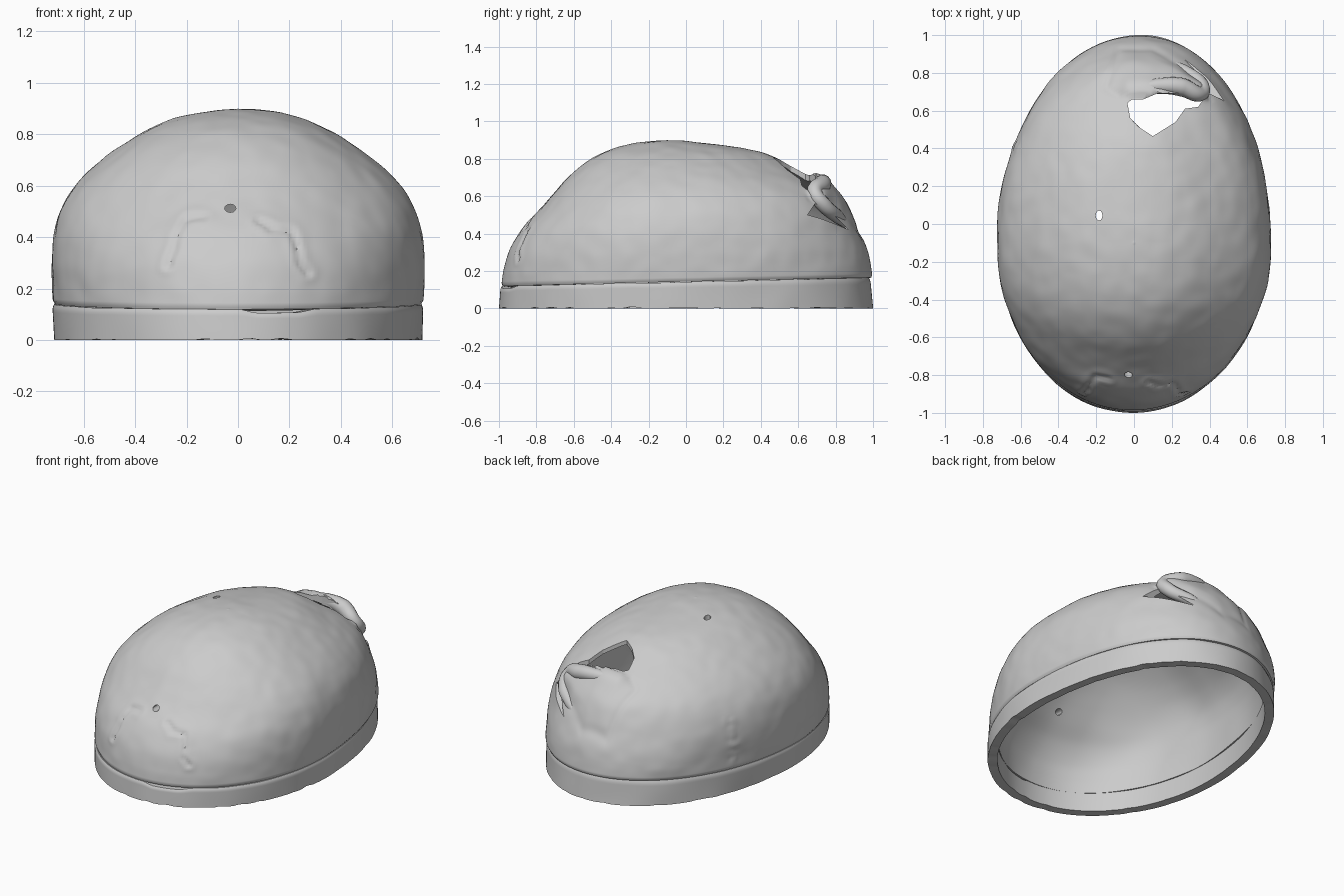
import bpy, bmesh, math
from mathutils import Vector, noise

if "Cube" in bpy.data.objects:
    bpy.data.objects.remove(bpy.data.objects["Cube"])

CY = -0.1          # y of the widest section
THICK = 0.055
# level: z, front y, back y, half width
LEVELS = [(0.14, -0.988, 0.998, 0.72), (0.22, -0.975, 0.988, 0.725),
          (0.31, -0.948, 0.968, 0.726), (0.41, -0.887, 0.93, 0.718),
          (0.51, -0.797, 0.885, 0.69), (0.60, -0.72, 0.82, 0.635),
          (0.68, -0.65, 0.71, 0.553), (0.75, -0.573, 0.585, 0.46),
          (0.81, -0.483, 0.47, 0.365), (0.85, -0.393, 0.335, 0.278),
          (0.88, -0.29, 0.11, 0.18), (0.895, -0.19, 0.0, 0.085),
          (0.90, -0.1, -0.1, 0.0)]
FRONT_CRACKS = [[(-0.27, 0.29), (-0.25, 0.35), (-0.23, 0.42), (-0.2, 0.47), (-0.13, 0.48)],
                [(0.08, 0.46), (0.13, 0.43), (0.21, 0.42), (0.23, 0.37), (0.24, 0.30), (0.27, 0.26)]]
FLAP = [(0.40, 0.66), (0.37, 0.74), (0.25, 0.84), (0.10, 0.93), (-0.08, 0.93), (-0.15, 0.72), (-0.08, 0.68)]


def level(u):
    """Smooth interpolation through the level table, u in 0..1."""
    n = len(LEVELS) - 1
    i = min(int(u * n), n - 1)
    t = u * n - i
    p = [LEVELS[min(max(k, 0), n)] for k in (i - 1, i, i + 1, i + 2)]
    return [0.5 * (2*b + (c - a)*t + (2*a - 5*b + 4*c - d)*t*t + (3*b - a - 3*c + d)*t**3)
            for a, b, c, d in zip(*p)]


def outline(a, f, b, w):
    """Egg outline, slightly skewed: fuller at back right and front left."""
    s, c = math.sin(a), math.cos(a)
    skew = 0.055 * (1 + c) / 2 if s > 0 else -0.02 * (1 - c) / 2
    return w * (c + skew * s * s / 0.72), CY + (s * (b - CY) if s > 0 else s * (CY - f))


def dist(x, y, line):
    best = 9
    for (ax, ay), (bx, by) in zip(line, line[1:]):
        dx, dy = bx - ax, by - ay
        t = max(0, min(1, ((x-ax)*dx + (y-ay)*dy) / (dx*dx + dy*dy)))
        best = min(best, math.hypot(x - ax - t*dx, y - ay - t*dy))
    return best


def inside(x, y, poly):
    hit = False
    for (ax, ay), (bx, by) in zip(poly, poly[1:] + poly[:1]):
        if (ay > y) != (by > y) and x < ax + (y - ay) * (bx - ax) / (by - ay):
            hit = not hit
    return hit


def step(a, b, x):
    t = max(0, min(1, (x - a) / (b - a)))
    return t * t * (3 - 2 * t)


def seam(y):
    return 0.1425 + 0.0225 * y


def relief(p):
    """Outward offset: hand-made unevenness, cracks and the torn flap."""
    d = 0.006 * noise.noise(p * 3.5) + 0.003 * noise.noise(p * 11)
    if p.y < -0.5:
        for line in FRONT_CRACKS:
            r = abs(dist(p.x, p.z, line) + 0.012 * noise.noise(p * 20))
            d += 0.004 * math.exp(-((r - 0.02) / 0.02) ** 2) - 0.009 * math.exp(-(r / 0.013) ** 2)
    if p.y > 0.5 and p.z > 0.25:
        r = dist(p.x, p.y, FLAP)
        d -= 0.006 * math.exp(-(r / 0.015) ** 2)
        if inside(p.x, p.y, FLAP):
            d += 0.02 * step(0, 0.05, r) * step(0.95, 0.75, p.y) * step(-0.15, 0.1, p.x)
        lip = dist(p.x, p.y, [(-0.02, 0.72), (0.34, 0.71)])
        d += 0.02 * math.exp(-(lip / 0.05) ** 2)
    if p.x < -0.4 and 0.3 < p.y < 0.55 and p.z < 0.48:      # crack on the left
        d += 0.008 * noise.noise(p * 25) * math.exp(-((p.y - 0.42) / 0.03) ** 2)
    return d


def make(name, outer, inner, caps=()):
    """Closed shell from an outer and an inner stack of rings."""
    bm = bmesh.new()
    n = len(outer[0])
    vr = [[bm.verts.new(p) for p in r] for r in inner[::-1] + outer]
    rings = list(zip(vr, vr[1:]))
    if not caps:
        rings.append((vr[-1], vr[0]))
    for a, b in rings:
        for i in range(n):
            j = (i + 1) % n
            bm.faces.new((a[i], a[j], b[j], b[i]))
    for ring, cap in zip((vr[-1], vr[0]), caps):
        c = bm.verts.new(cap)
        for i in range(n):
            bm.faces.new((ring[i], ring[(i + 1) % n], c))
    return finish(name, bm)


def finish(name, bm):
    bmesh.ops.recalc_face_normals(bm, faces=bm.faces)
    me = bpy.data.meshes.new(name)
    bm.to_mesh(me)
    bm.free()
    ob = bpy.data.objects.new(name, me)
    bpy.context.collection.objects.link(ob)
    return ob


def prism(name, pts, axis, lo, hi):
    """Extrude a polygon along an axis; used as a cutter."""
    def at(p, h):
        return {'z': (p[0], p[1], h), 'x': (h, p[0], p[1]), 'y': (p[0], h, p[1])}[axis]
    bm = bmesh.new()
    a, b = ([bm.verts.new(at(p, h)) for p in pts] for h in (lo, hi))
    bm.faces.new(a)
    bm.faces.new(b)
    for i in range(len(pts)):
        j = (i + 1) % len(pts)
        bm.faces.new((a[i], a[j], b[j], b[i]))
    return finish(name, bm)


def disc(x, y, rx, ry):
    return [(x + rx * math.cos(k * math.pi / 6), y + ry * math.sin(k * math.pi / 6)) for k in range(12)]


def smooth(ob):
    bpy.ops.object.select_all(action='DESELECT')
    ob.select_set(True)
    bpy.context.view_layer.objects.active = ob
    bpy.ops.object.shade_smooth_by_angle(angle=math.radians(40))


# Dome shell: smooth base grid, then offset along its normals both ways
N, M = 320, 100
angles = [2 * math.pi * i / N for i in range(N)]
base = []
for j in range(M):
    z0, f, b, w = level(j / M)
    row = [outline(a, f, b, w) for a in angles]
    base.append([Vector((x, y, z0 + (seam(y) - 0.14) * max(0, 1 - (z0 - 0.14) / 0.3))) for x, y in row])
outer, inner = [], []
for j, row in enumerate(base):
    ro, ri = [], []
    for i, p in enumerate(row):
        n = (row[(i + 1) % N] - row[i - 1]).cross(base[min(j + 1, M - 1)][i] - base[max(j - 1, 0)][i]).normalized()
        up = p.z - seam(p.y)
        ro.append(p + n * (relief(p) * step(-0.02, 0.08, up) - 0.007 * (1 - step(0, 0.015, up))))
        thin = 0.035 * step(0.35, 0.15, math.hypot(p.x - 0.18, p.y - 0.63))     # thin edge round the hole
        ri.append(p - n * (THICK - thin + 0.006 * noise.noise(p * 4)) * (0.6 + 0.4 * step(M, M - 12, j)))
    if j < M - 3:
        inner.append(ri)
    outer.append(ro)
dome = make("dome_shell", outer, inner, ((0, CY, 0.9), (0, CY, 0.9 - THICK)))

# Holes: torn opening at the back, gap under the flap, small bored holes
cutters = [
    prism("back_hole_cutter", [(-0.035, 0.64), (-0.01, 0.66), (0.05, 0.66), (0.12, 0.69), (0.27, 0.69),
                               (0.36, 0.65), (0.34, 0.62), (0.27, 0.61), (0.22, 0.54), (0.10, 0.465),
                               (0.03, 0.51), (-0.02, 0.56)], 'z', 0.5, 1.1),
    prism("flap_gap_cutter", [(0.65, 0.50), (0.69, 0.56), (0.75, 0.53), (0.80, 0.49), (0.87, 0.42),
                              (0.80, 0.45), (0.72, 0.48)], 'x', 0.2, 0.6),
    prism("crown_hole_cutter", disc(-0.185, 0.045, 0.018, 0.026), 'z', 0.6, 1.1),
    prism("front_hole_cutter", disc(-0.03, 0.512, 0.022, 0.016), 'y', -1.1, -0.6)]
bpy.context.view_layer.objects.active = dome
for c in cutters:
    m = dome.modifiers.new("cut", 'BOOLEAN')
    m.object, m.operation, m.solver = c, 'DIFFERENCE', 'EXACT'
    bpy.ops.object.modifier_apply(modifier=m.name)
smooth(dome)
for c in cutters:
    bpy.data.objects.remove(c)

# Rim band, with a thin uneven gap below the dome
outer, inner = [], []
for t in [k / 14 for k in range(15)]:
    ro, ri = [], []
    for a in angles:
        x, y = outline(a, -1.0 + 0.008 * t, 1.0 - 0.016 * t, 0.714 + 0.008 * t)
        gap = 0.001 + 0.004 * max(0, noise.noise((x * 4, y * 4, 0)))
        if y < -0.8:
            gap += 0.014 * step(0.0, 0.08, x) * step(0.32, 0.22, x)
        chip = max(0, noise.noise((x * 12, y * 12, 3))) * 0.012
        p = Vector((x, y, chip + t * (seam(y) - gap - chip)))
        out = Vector((math.cos(a) / 0.72, math.sin(a), 0)).normalized()
        ro.append(p + out * (0.004 * noise.noise(p * 5) - 0.007 * step(0.88, 1, t)))
        ri.append(p - out * THICK)
    outer.append(ro)
    inner.append(ri)
smooth(make("rim_band", outer, inner))

# Raised right edge of the torn flap, overhanging the gap
cu = bpy.data.curves.new("flap_edge", 'CURVE')
cu.dimensions, cu.bevel_depth, cu.bevel_resolution, cu.use_fill_caps = '3D', 0.045, 5, True
sp = cu.splines.new('BEZIER')
pts = [(0.0, 0.715, 0.68, 0.3), (0.12, 0.73, 0.675, 0.9), (0.25, 0.725, 0.66, 1.1), (0.35, 0.69, 0.615, 0.9),
       (0.355, 0.735, 0.555, 0.9), (0.26, 0.81, 0.49, 0.8), (0.12, 0.88, 0.42, 0.2)]
sp.bezier_points.add(len(pts) - 1)
for bp, (x, y, z, r) in zip(sp.bezier_points, pts):
    bp.co, bp.radius = (x, y, z), r
    bp.handle_left_type = bp.handle_right_type = 'AUTO'
bpy.context.collection.objects.link(bpy.data.objects.new("flap_edge", cu))
